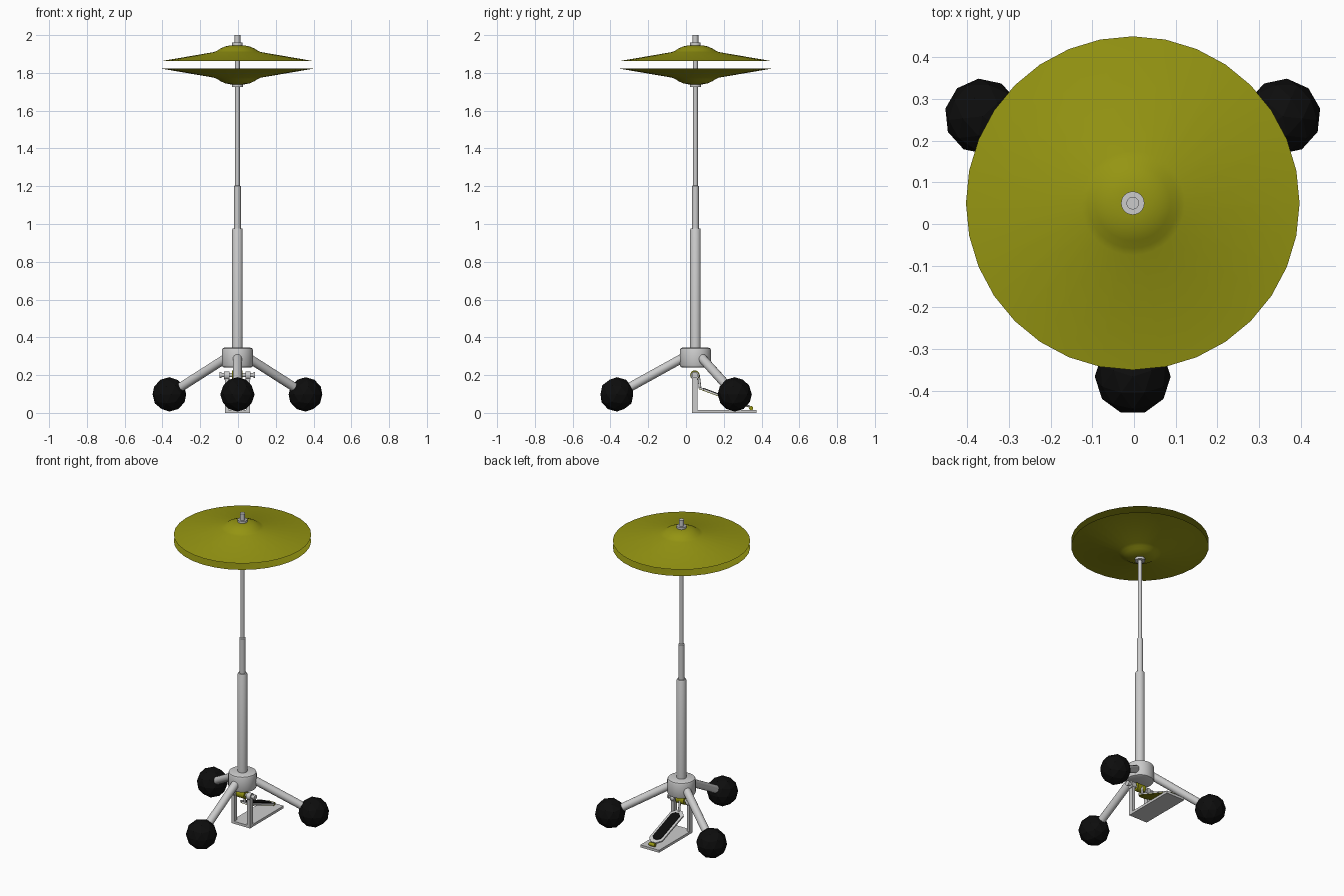
import bpy, bmesh, math
from mathutils import Vector, Matrix

cube = bpy.data.objects.get("Cube")
if cube:
    bpy.data.objects.remove(cube, do_unlink=True)


def material(name, rgb, metallic=0.0):
    m = bpy.data.materials.new(name)
    m.use_nodes = True
    m.diffuse_color = (*rgb, 1)
    m.node_tree.nodes["Principled BSDF"].inputs["Base Color"].default_value = (*rgb, 1)
    return m


STEEL = material("light grey steel", (0.6, 0.6, 0.6))
BRASS = material("olive brass", (0.3, 0.3, 0.006))
RUBBER = material("black rubber", (0.004, 0.004, 0.004))

AX, AY = -0.003, 0.05     # axis of the stand


def finish(name, bm, mat, smooth=True):
    bmesh.ops.recalc_face_normals(bm, faces=bm.faces[:])
    mesh = bpy.data.meshes.new(name)
    bm.to_mesh(mesh)
    bm.free()
    mesh.materials.append(mat)
    ob = bpy.data.objects.new(name, mesh)
    bpy.context.collection.objects.link(ob)
    if smooth:
        bpy.ops.object.select_all(action='DESELECT')
        ob.select_set(True)
        bpy.context.view_layer.objects.active = ob
        bpy.ops.object.shade_smooth_by_angle(angle=math.radians(35))
    return ob


def lathe(name, profile, mat, sides=32, closed=False):
    """Turn a profile of (radius, height) points around the stand's axis."""
    bm = bmesh.new()
    verts = [bm.verts.new((r, 0, z)) for r, z in profile]
    edges = [bm.edges.new(p) for p in zip(verts, verts[1:])]
    if closed:
        edges.append(bm.edges.new((verts[-1], verts[0])))
    bmesh.ops.spin(bm, geom=verts + edges, axis=(0, 0, 1), cent=(0, 0, 0),
                   angle=math.tau, steps=sides, use_duplicate=False)
    bmesh.ops.remove_doubles(bm, verts=bm.verts[:], dist=1e-5)
    bmesh.ops.translate(bm, verts=bm.verts[:], vec=(AX, AY, 0))
    return finish(name, bm, mat)


def rod(name, a, b, radius, mat, sides=16):
    a, b = Vector(a), Vector(b)
    d = b - a
    turn = d.to_track_quat('Z', 'Y').to_matrix().to_4x4()
    bm = bmesh.new()
    bmesh.ops.create_cone(bm, cap_ends=True, segments=sides, radius1=radius,
                          radius2=radius, depth=d.length,
                          matrix=Matrix.Translation((a + b) / 2) @ turn)
    return finish(name, bm, mat)


def box(name, lo, hi, mat):
    lo, hi = Vector(lo), Vector(hi)
    bm = bmesh.new()
    bmesh.ops.create_cube(bm, size=1, matrix=Matrix.Translation((lo + hi) / 2)
                          @ Matrix.Diagonal((*(hi - lo), 1)))
    return finish(name, bm, mat, False)


def footboard(name, width, length, thick, lift, mat):
    """Long plate with clipped corners, tilted down towards the heel."""
    w, l, c = width / 2, length / 2, width * 0.3
    outline = [(w, -l + c), (w, l - c), (w - c, l), (c - w, l),
               (-w, l - c), (-w, c - l), (c - w, -l), (w - c, -l)]
    bm = bmesh.new()
    face = bm.faces.new([bm.verts.new((x, y, lift)) for x, y in outline])
    ext = bmesh.ops.extrude_face_region(bm, geom=[face])
    top = [v for v in ext["geom"] if isinstance(v, bmesh.types.BMVert)]
    bmesh.ops.translate(bm, verts=top, vec=(0, 0, thick))
    bm.transform(Matrix.Translation((AX, 0.2, 0.08))
                 @ Matrix.Rotation(math.radians(-20.3), 4, 'X'))
    return finish(name, bm, mat, False)


# Telescoping pole
lathe("pole", [(0, 0.33), (0.028, 0.33), (0.028, 0.97), (0.025, 0.976),
               (0.018, 0.976), (0.018, 1.2), (0.0125, 1.204),
               (0.0125, 2.0), (0, 2.0)], STEEL, 24)

# Hub that carries the legs
lathe("hub", [(0, 0.24), (0.07, 0.24), (0.079, 0.244), (0.083, 0.253),
              (0.083, 0.332), (0.079, 0.341), (0.07, 0.345), (0, 0.345)], STEEL)

# Two facing cymbals, each a thin bell-shaped shell
shell = [(0.012, 0.083), (0.035, 0.083), (0.065, 0.077), (0.09, 0.066),
         (0.108, 0.054), (0.125, 0.047), (0.4, 0.0)]
section = shell + [(r, z - 0.003) for r, z in reversed(shell[:-1])]
lathe("top_cymbal", [(r, 1.863 + z) for r, z in section], BRASS, closed=True)
lathe("bottom_cymbal", [(r, 1.822 - z) for r, z in section], BRASS, closed=True)

# Clamps above and below the cymbals
lathe("top_clamp", [(0, 1.938), (0.028, 1.938), (0.028, 1.96), (0, 1.96)], STEEL, 24)
lathe("top_sleeve", [(0, 1.955), (0.015, 1.955), (0.015, 2.0), (0, 2.0)], STEEL, 24)
lathe("bottom_clamp", [(0, 1.724), (0.03, 1.724), (0.03, 1.745), (0, 1.745)], STEEL, 24)

# Three legs with faceted ball feet
for name, deg in (("front", -90), ("left", 30), ("right", 150)):
    a = math.radians(deg)
    out = Vector((math.cos(a), math.sin(a), 0))
    base = Vector((AX, AY, 0))
    foot = base + out * 0.416 + Vector((0, 0, 0.098))
    rod(name + "_leg", base + out * 0.06 + Vector((0, 0, 0.295)), foot, 0.024, STEEL)
    bm = bmesh.new()
    bmesh.ops.create_icosphere(bm, subdivisions=2, radius=0.091,
                               matrix=Matrix.Translation(foot)
                               @ Matrix.Rotation(a + math.radians(108), 4, 'Z'))
    finish(name + "_foot", bm, RUBBER, False)

# Pedal base and uprights
box("pedal_base", (AX - 0.066, 0.032, 0), (AX + 0.066, 0.372, 0.016), STEEL)
for name, s in (("left", 1), ("right", -1)):
    x = AX + s * 0.056
    box(name + "_upright", (x - 0.01, 0.032, 0.01), (x + 0.01, 0.062, 0.19), STEEL)
    rod(name + "_bearing", (x - s * 0.014, 0.047, 0.198), (x + s * 0.014, 0.047, 0.198),
        0.022, STEEL)
    rod(name + "_axle_knob", (x + s * 0.028, 0.047, 0.2), (x + s * 0.038, 0.047, 0.2),
        0.016, STEEL)

# Axle, drive cam and link to the footboard
rod("axle", (AX - 0.09, 0.047, 0.2), (AX + 0.09, 0.047, 0.2), 0.011, STEEL)
rod("drive_cam", (AX - 0.028, 0.047, 0.2), (AX + 0.028, 0.047, 0.2), 0.025, BRASS, 20)
rod("pull_link", (AX, 0.066, 0.2), (AX, 0.075, 0.128), 0.007, STEEL, 12)

# Footboard with black tread, brass underside and hinge
footboard("footboard", 0.092, 0.288, 0.009, 0.0, STEEL)
footboard("footboard_tread", 0.062, 0.24, 0.004, 0.008, RUBBER)
footboard("footboard_underside", 0.086, 0.28, 0.003, -0.003, BRASS)
rod("heel_hinge", (AX - 0.02, 0.345, 0.025), (AX + 0.02, 0.345, 0.025), 0.011, BRASS, 12)
